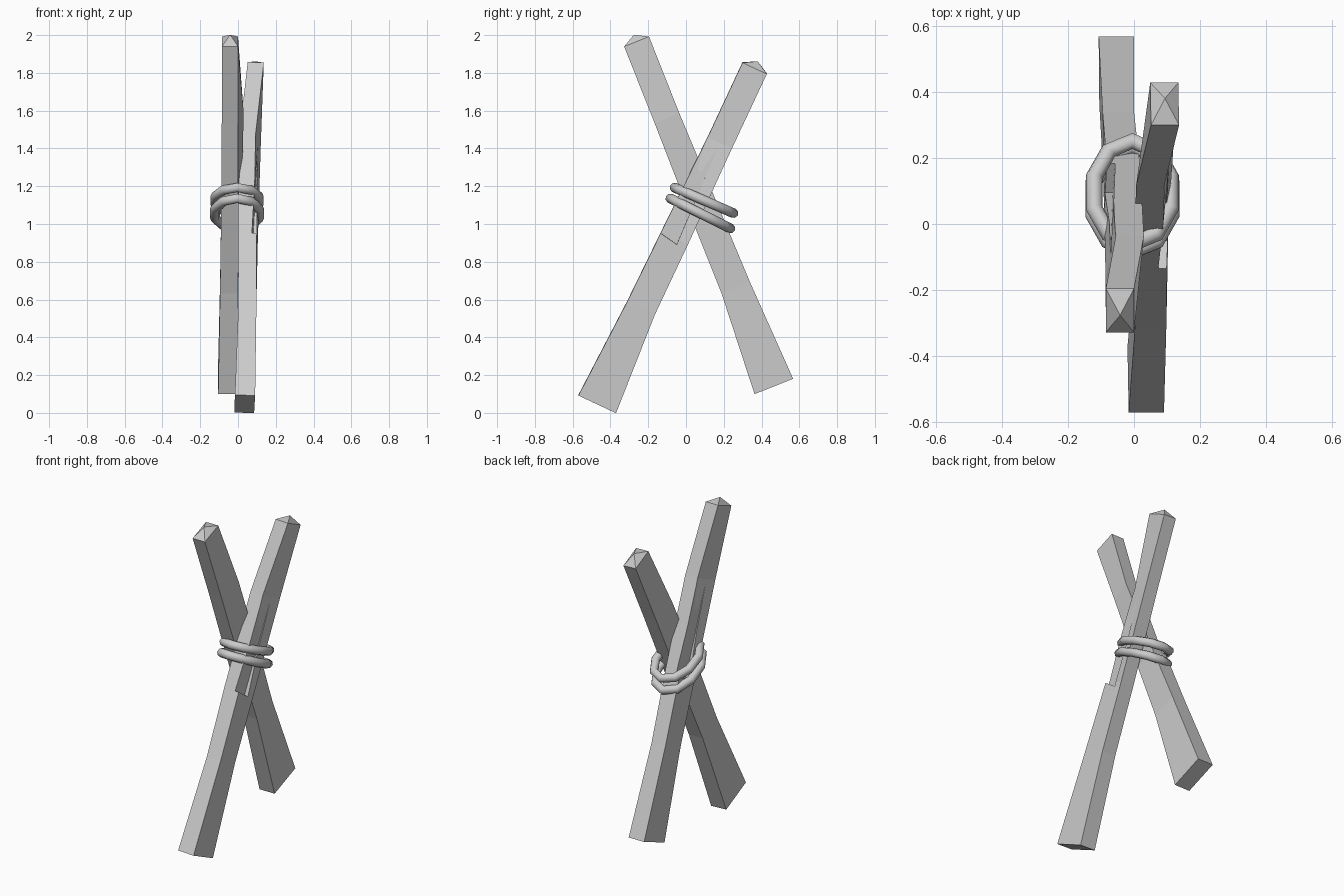
import bpy, bmesh, math
from mathutils import Matrix, Vector

if "Cube" in bpy.data.objects:
    bpy.data.objects.remove(bpy.data.objects["Cube"])

# Plank cross-sections: distance along, (v_min, v_max, u) for lower edge and upper edge
RINGS = [
    (0.00, (0.000, 0.105, 0.110), (0.000, 0.107, -0.110)),
    (0.56, (0.000, 0.095, 0.075), (0.000, 0.095, -0.087)),
    (0.97, (0.000, 0.090, 0.076), (-0.018, 0.082, -0.080)),
    (1.53, (0.000, 0.086, 0.071), (-0.030, 0.055, -0.070)),
    (1.965, (0.000, 0.085, 0.071), (0.000, 0.085, -0.071)),
]


def make_object(name, bm):
    bmesh.ops.recalc_face_normals(bm, faces=bm.faces)
    me = bpy.data.meshes.new(name)
    bm.to_mesh(me)
    bm.free()
    ob = bpy.data.objects.new(name, me)
    bpy.context.collection.objects.link(ob)
    return ob


def loft(name, rings, apex=None):
    """Skin four-cornered rings; close with a flat cap or a pyramid tip."""
    bm = bmesh.new()
    loops = [[bm.verts.new(p) for p in r] for r in rings]
    for a, b in zip(loops, loops[1:]):
        for i in range(4):
            j = (i + 1) % 4
            bm.faces.new((a[i], a[j], b[j], b[i]))
    bm.faces.new(loops[0])
    if apex:
        tip = bm.verts.new(apex)
        for i in range(4):
            bm.faces.new((loops[-1][i], loops[-1][(i + 1) % 4], tip))
    else:
        bm.faces.new(loops[-1])
    return make_object(name, bm)


def plank(name, base, lean, side_lean, spin):
    # Local axes: x = thickness (v), y = width (u), z = length
    rings = [[(lo[0], lo[2], t), (lo[1], lo[2], t), (up[1], up[2], t), (up[0], up[2], t)]
             for t, lo, up in RINGS]
    body = loft(name, rings, (0.042, 0.0, 2.004))
    # Split-off splinter: tapering recess in the outer side
    cut = loft(name + "_splinter_cutter", [
        [(0.064, 0.022, 0.945), (0.2, 0.022, 0.945), (0.2, -0.15, 0.975), (0.052, -0.15, 0.975)],
        [(0.071, 0.000, 1.535), (0.2, 0.000, 1.535), (0.2, -0.15, 1.535), (0.0395, -0.15, 1.535)]])
    m = (Matrix.Translation(base) @ Matrix.Rotation(spin, 4, 'Z')
         @ Matrix.Rotation(math.radians(side_lean), 4, 'Y')
         @ Matrix.Rotation(-math.radians(lean), 4, 'X'))
    for ob in (body, cut):
        ob.matrix_world = m
    cut.hide_render = True
    cut.hide_set(True)
    mod = body.modifiers.new("splinter", 'BOOLEAN')
    mod.operation = 'DIFFERENCE'
    mod.solver = 'EXACT'
    mod.object = cut


def rope(name, centre, rx, ry, tilt, r=0.026, n=10, sides=8):
    bm = bmesh.new()
    loops = []
    for i in range(n):
        a = 2 * math.pi * i / n
        c = Vector((rx * math.sin(a), ry * math.cos(a), 0))
        out = Vector((math.sin(a) / rx, math.cos(a) / ry, 0)).normalized()
        loops.append([bm.verts.new(c + out * r * math.cos(b) + Vector((0, 0, r * math.sin(b))))
                      for b in (2 * math.pi * k / sides for k in range(sides))])
    for i in range(n):
        p, q = loops[i], loops[(i + 1) % n]
        for k in range(sides):
            j = (k + 1) % sides
            bm.faces.new((p[k], p[j], q[j], q[k])).smooth = True
    ob = make_object(name, bm)
    ob.matrix_world = Matrix.Translation(centre) @ Matrix.Rotation(math.radians(tilt), 4, 'X')


# Crossed planks: the same piece, the second turned half round
plank("right_plank", (-0.018, -0.47, 0.049), 25.1, 2.2, 0)
plank("left_plank", (0.0, 0.465, 0.14), 21.7, 0, math.pi)

# Rope lashing
rope("upper_rope", (-0.005, 0.095, 1.125), 0.121, 0.170, -23.5)
rope("lower_rope", (-0.005, 0.076, 1.056), 0.123, 0.178, -26.5)
